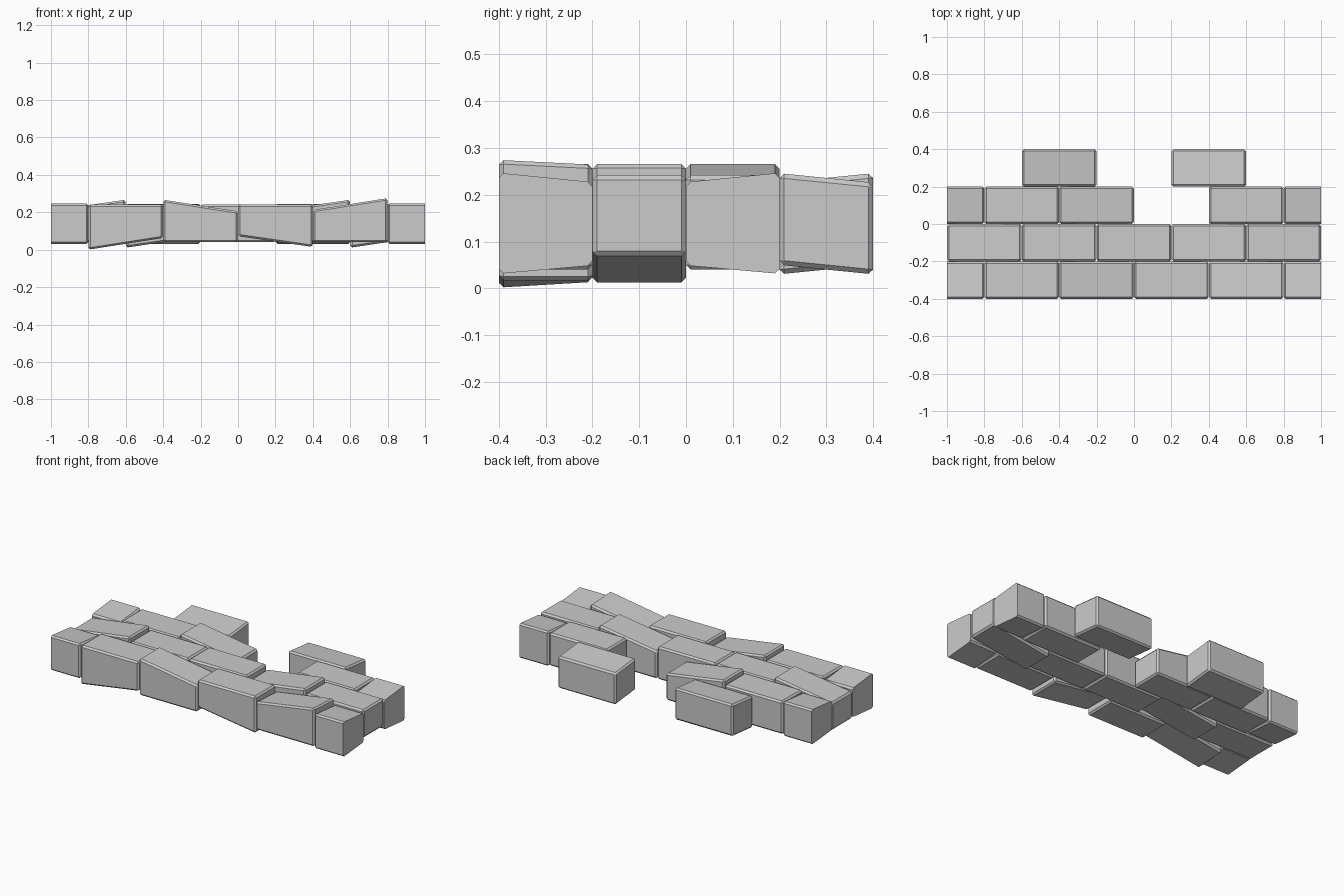
import bpy, bmesh
from mathutils import Vector

if "Cube" in bpy.data.objects:
    bpy.data.objects.remove(bpy.data.objects["Cube"])

CH = 0.01   # chamfer
B, T = 0.04, 0.242   # resting bottom and top heights


def brick(name, xc, row, bot=(B, B), top=(T, T), bs=0.0, ts=0.0):
    """Chamfered brick; bot/top = (left, right) heights, bs/ts = rise from front to back."""
    yc = -0.3 + 0.2 * row
    bm = bmesh.new()
    bmesh.ops.create_cube(bm, size=1)
    for v in bm.verts:
        right, upper, fb = v.co.x > 0, v.co.z > 0, v.co.y
        z = (top if upper else bot)[right] + (ts if upper else bs) * fb
        v.co = Vector((xc + v.co.x * 0.398, yc + v.co.y * 0.2, z))
    bmesh.ops.bevel(bm, geom=bm.edges[:], offset=CH, offset_type='OFFSET',
                    segments=1, affect='EDGES')
    # trim bricks that overhang the ends of the wall
    for s in (-1, 1):
        if s * xc + 0.2 > 1.01:
            r = bmesh.ops.bisect_plane(bm, geom=bm.verts[:] + bm.edges[:] + bm.faces[:],
                                       plane_co=(s, 0, 0), plane_no=(s, 0, 0), clear_outer=True)
            edges = [e for e in r['geom_cut'] if isinstance(e, bmesh.types.BMEdge)]
            bmesh.ops.contextual_create(bm, geom=edges)
    bmesh.ops.recalc_face_normals(bm, faces=bm.faces[:])
    me = bpy.data.meshes.new(name)
    bm.to_mesh(me)
    bm.free()
    ob = bpy.data.objects.new(name, me)
    bpy.context.collection.objects.link(ob)


UP_TOP = (0.21, 0.267)
DOWN_TOP = (0.267, 0.205)
UP_BOT = (0.011, 0.07)
DOWN_BOT = (0.072, 0.015)

# trimmed end bricks
for s, side in ((-1, "left"), (1, "right")):
    brick(f"front_end_brick_{side}", s, 0, bs=0.018, ts=-0.02, top=(0.237, 0.237))
    brick(f"third_end_brick_{side}", s, 2, bs=-0.018, ts=0.02, top=(0.237, 0.237))

# front row: wedge bricks
brick("front_brick_1", -0.6, 0, bot=(0.006, 0.068), bs=0.012)
brick("front_brick_2", -0.2, 0, top=DOWN_TOP)
brick("front_brick_3", 0.2, 0, bot=DOWN_BOT)
brick("front_brick_4", 0.6, 0, top=(0.208, 0.271), ts=-0.01)

# second row
brick("second_brick_1", -0.8, 1, top=UP_TOP)
brick("second_brick_2", -0.4, 1, bot=UP_BOT)
brick("second_brick_3", 0.0, 1)
brick("second_brick_4", 0.4, 1, top=UP_TOP)
brick("second_brick_5", 0.8, 1, bot=UP_BOT)

# third row with a gap
brick("third_brick_1", -0.6, 2)
brick("third_brick_2", -0.2, 2, top=DOWN_TOP)
brick("third_brick_3", 0.6, 2)

# loose back bricks
brick("back_brick_left", -0.4, 3, bs=0.02, ts=0.02, top=(0.236, 0.236))
brick("back_brick_right", 0.4, 3, bs=-0.02, ts=-0.02, top=(0.236, 0.236))
